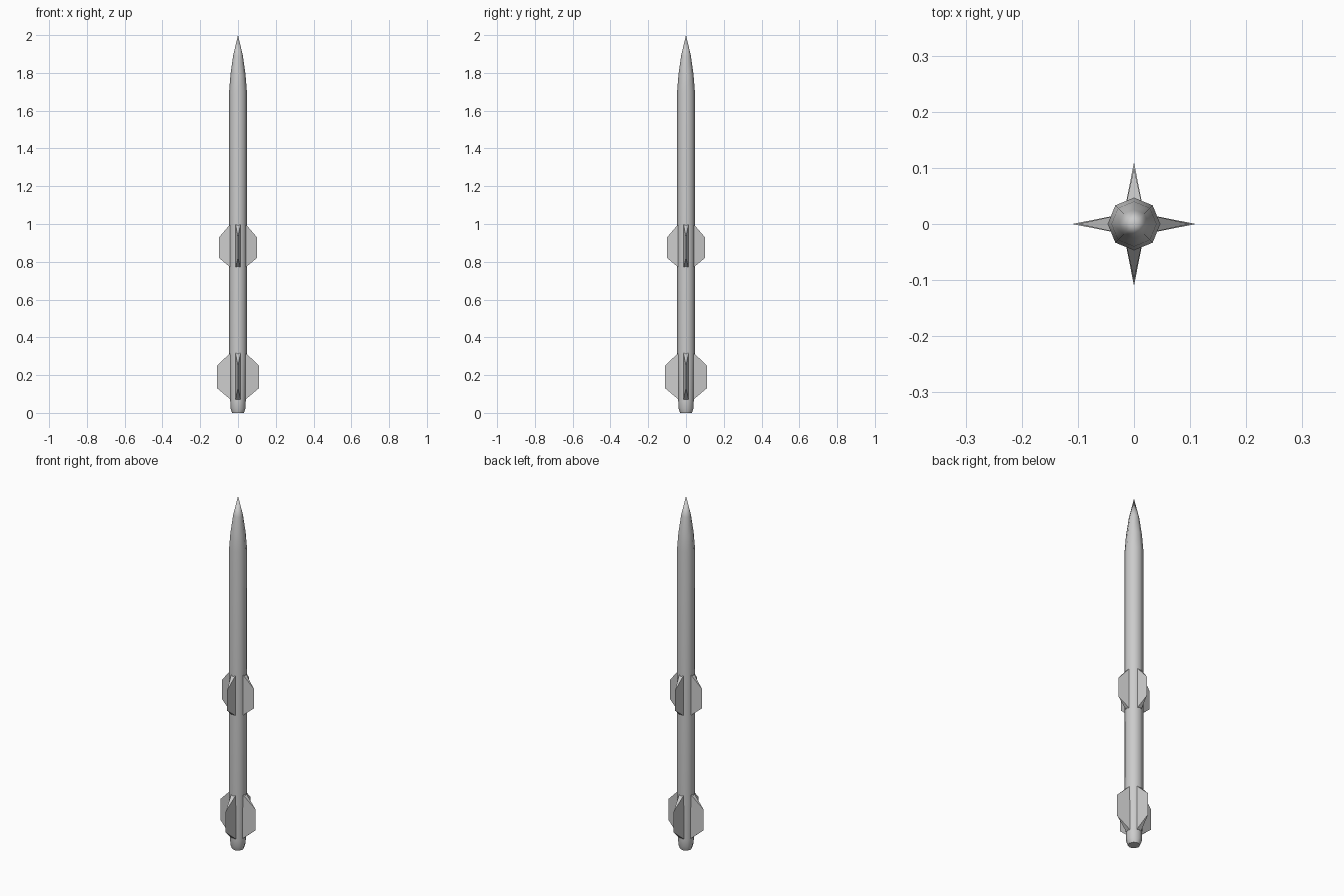
import bpy, bmesh, math
from mathutils import Matrix

if "Cube" in bpy.data.objects:
    bpy.data.objects.remove(bpy.data.objects["Cube"])

SIDES = 8


def new_object(name, bm):
    bmesh.ops.recalc_face_normals(bm, faces=bm.faces)
    mesh = bpy.data.meshes.new(name)
    bm.to_mesh(mesh)
    bm.free()
    obj = bpy.data.objects.new(name, mesh)
    bpy.context.collection.objects.link(obj)
    return obj


def lathe(name, profile):
    """Eight-sided turned shape from (radius, z) points, closed at both ends."""
    bm = bmesh.new()
    rings = []
    for r, z in profile:
        if r == 0:
            rings.append([bm.verts.new((0, 0, z))] * SIDES)
        else:
            rings.append([bm.verts.new((r * math.cos(k * math.tau / SIDES),
                                        r * math.sin(k * math.tau / SIDES), z))
                          for k in range(SIDES)])
    for a, b in zip(rings, rings[1:]):
        for k in range(SIDES):
            n = (k + 1) % SIDES
            corners = list(dict.fromkeys((a[k], a[n], b[n], b[k])))
            bm.faces.new(corners)
    for ring in (rings[0], rings[-1]):
        if ring[0] is not ring[1]:
            bm.faces.new(ring)
    obj = new_object(name, bm)
    bpy.ops.object.select_all(action='DESELECT')
    obj.select_set(True)
    bpy.context.view_layer.objects.active = obj
    bpy.ops.object.shade_smooth_by_angle(angle=math.radians(50))
    return obj


def fin_set(name, root, tip, root_z, tip_z, half_thick):
    """Four wedge fins: a thick root narrowing to a knife-edge tip."""
    for i in range(4):
        bm = bmesh.new()
        lo, hi = root_z
        r = [bm.verts.new((root, y, z)) for y, z in
             ((-half_thick, lo), (half_thick, lo), (half_thick, hi), (-half_thick, hi))]
        t0, t1 = [bm.verts.new((tip, 0, z)) for z in tip_z]
        for f in (r, (r[0], r[1], t0), (r[2], r[3], t1),
                  (r[1], r[2], t1, t0), (r[3], r[0], t0, t1)):
            bm.faces.new(f)
        bm.transform(Matrix.Rotation(i * math.pi / 2, 4, 'Z'))
        new_object(f"{name}_{i + 1}", bm)


# Body with pointed nose and slightly tapered tail nozzle
lathe("body", [(0.031, 0.0), (0.040, 0.025), (0.041, 0.06), (0.047, 0.32),
               (0.047, 1.70), (0.040, 1.79), (0.026, 1.89), (0.0, 2.0)])

# Mid-body and tail fins
fin_set("mid_fin", 0.040, 0.10, (0.77, 1.00), (0.82, 0.93), 0.013)
fin_set("tail_fin", 0.039, 0.11, (0.07, 0.32), (0.13, 0.25), 0.014)
